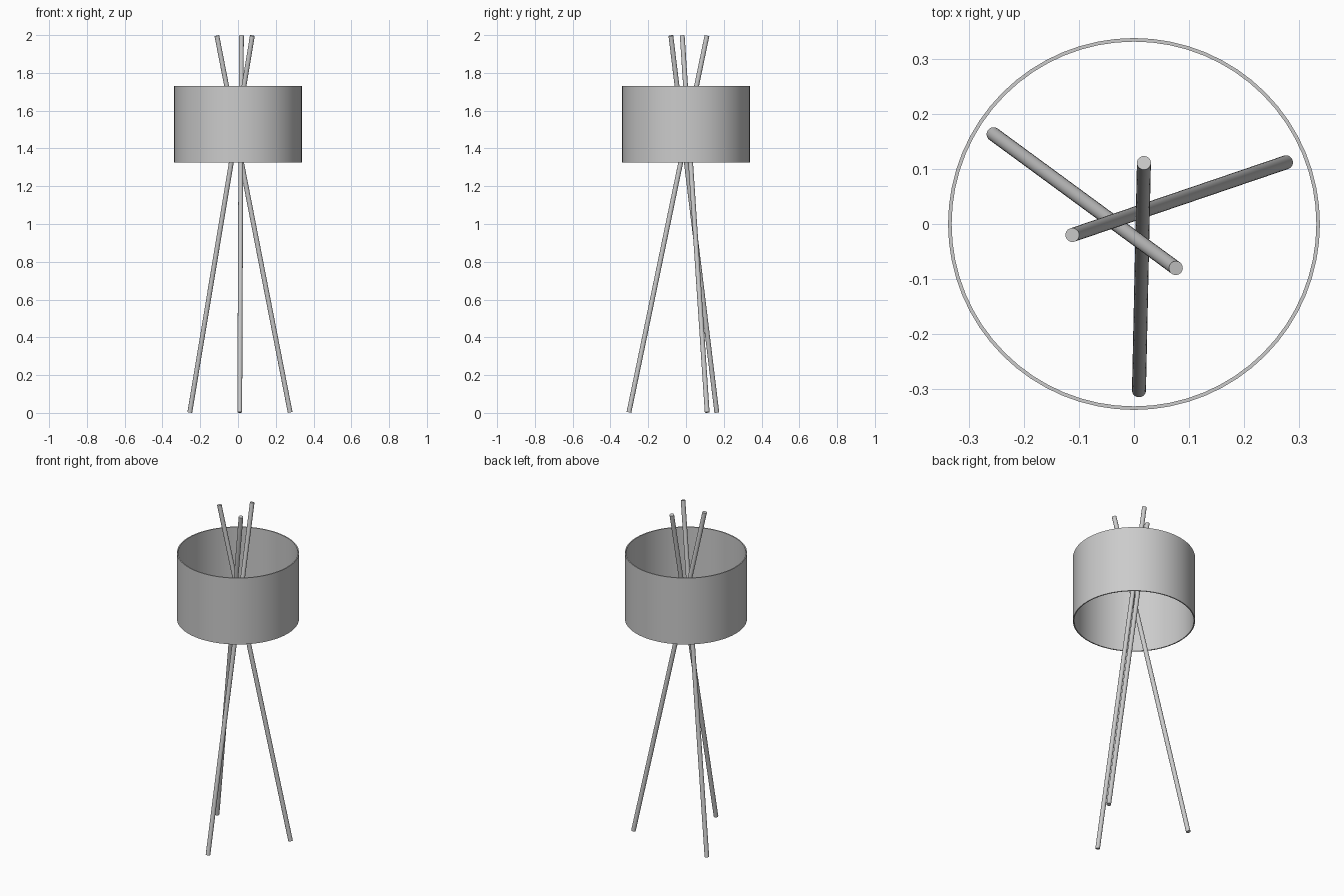
import bpy, bmesh
from math import sin, cos, tau
from mathutils import Vector

if "Cube" in bpy.data.objects:
    bpy.data.objects.remove(bpy.data.objects["Cube"])


def finish(name, bm, smooth_angle=0.6):
    bmesh.ops.recalc_face_normals(bm, faces=bm.faces)
    mesh = bpy.data.meshes.new(name)
    bm.to_mesh(mesh)
    bm.free()
    obj = bpy.data.objects.new(name, mesh)
    bpy.context.collection.objects.link(obj)
    bpy.ops.object.select_all(action='DESELECT')
    obj.select_set(True)
    bpy.context.view_layer.objects.active = obj
    bpy.ops.object.shade_smooth_by_angle(angle=smooth_angle)
    return obj


def rod(name, foot, tip, radius, sides=32):
    foot, tip = Vector(foot), Vector(tip)
    axis = tip - foot
    bm = bmesh.new()
    bmesh.ops.create_cone(bm, cap_ends=True, segments=sides,
                          radius1=radius, radius2=radius, depth=axis.length)
    turn = axis.to_track_quat('Z', 'Y')
    for v in bm.verts:
        v.co = turn @ v.co + (foot + tip) / 2
    finish(name, bm)


def drum(name, outer, inner, z0, z1, sides=64):
    # Open tube: a rectangular wall section swept around z
    bm = bmesh.new()
    section = [(outer, z0), (outer, z1), (inner, z1), (inner, z0)]
    rings = [[bm.verts.new((r * cos(tau * i / sides), r * sin(tau * i / sides), z))
              for r, z in section] for i in range(sides)]
    for i, a in enumerate(rings):
        b = rings[(i + 1) % sides]
        for j in range(4):
            k = (j + 1) % 4
            bm.faces.new((a[j], b[j], b[k], a[k]))
    finish(name, bm)


# Three crossing poles, square-cut at the ends
R, LOW, HIGH = 0.0127, 0.003, 1.997
rod("front_leg", (0.009, -0.302, LOW), (0.018, 0.111, HIGH), R)
rod("right_leg", (0.276, 0.112, LOW), (-0.112, -0.020, HIGH), R)
rod("left_leg", (-0.255, 0.163, LOW), (0.076, -0.080, HIGH), R)

# Thin-walled open lampshade
drum("lampshade", 0.3375, 0.331, 1.325, 1.73)
